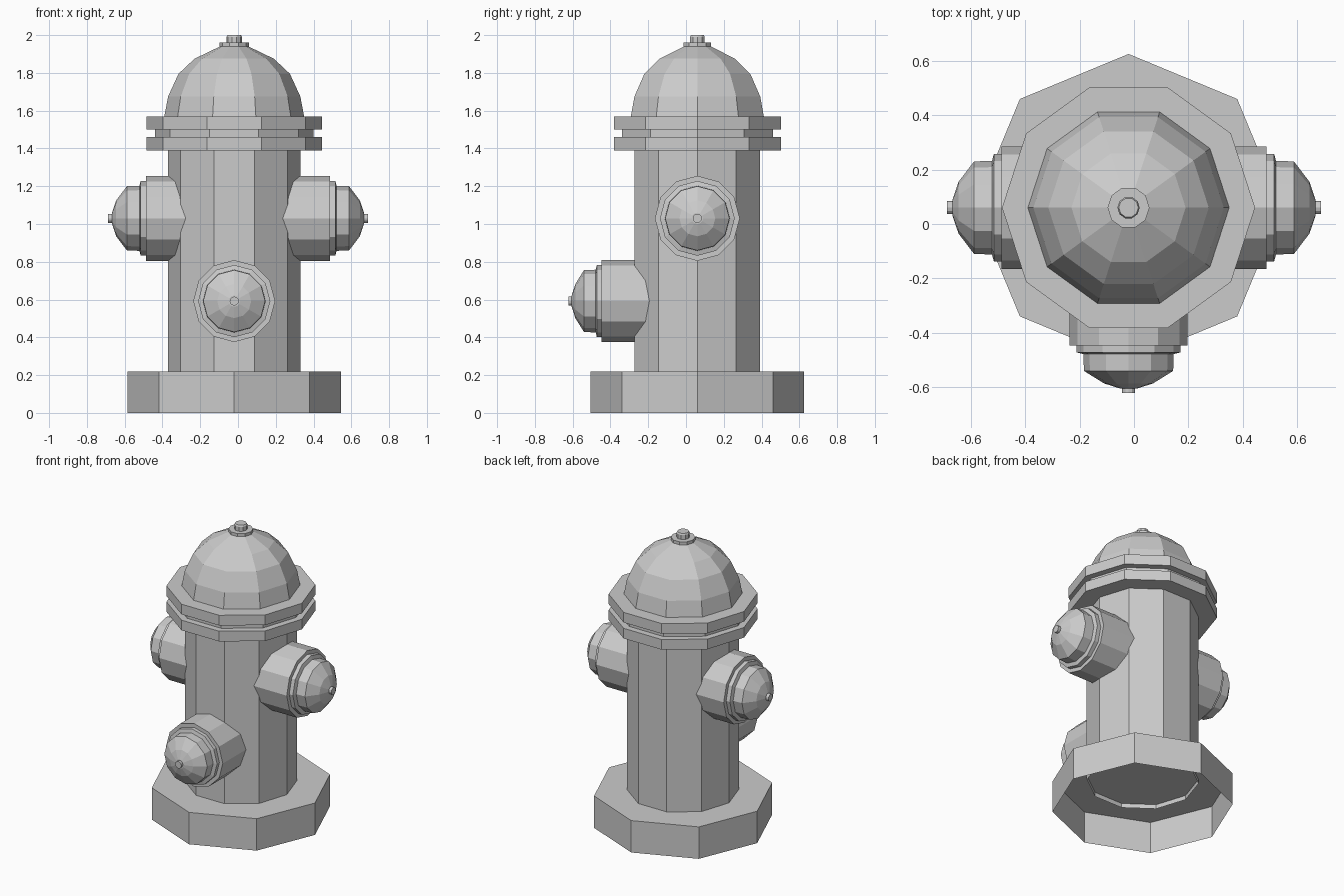
import bpy, bmesh
from math import cos, sin, pi
from mathutils import Matrix, Vector

if "Cube" in bpy.data.objects:
    bpy.data.objects.remove(bpy.data.objects["Cube"])

CX, CY = -0.02, 0.06   # hydrant axis


def lathe(name, profile, sides, matrix, cap_start=True, cap_end=True):
    """Revolve (radius, height) points around local z as flat facets."""
    bm = bmesh.new()
    rings = []
    for r, h in profile:
        rings.append([bm.verts.new((r * cos(2 * pi * i / sides),
                                    r * sin(2 * pi * i / sides), h))
                      for i in range(sides)])
    for a, b in zip(rings, rings[1:]):
        for i in range(sides):
            j = (i + 1) % sides
            bm.faces.new((a[i], a[j], b[j], b[i]))
    if cap_start:
        bm.faces.new(rings[0][::-1])
    if cap_end:
        bm.faces.new(rings[-1])
    bm.transform(matrix)
    mesh = bpy.data.meshes.new(name)
    bm.to_mesh(mesh)
    bm.free()
    obj = bpy.data.objects.new(name, mesh)
    bpy.context.collection.objects.link(obj)
    return obj


upright = Matrix.Translation((CX, CY, 0))

# Octagonal foot, hollow underneath
lathe("base", [(0.565, 0), (0.565, 0.22)], 8, upright, cap_start=False)

# Ten-sided barrel, its open end just below the foot's top
lathe("barrel", [(0.35, 0.19), (0.35, 1.42)], 10, upright, cap_start=False)

# Two flanges with a narrower gasket between them
lathe("lower_flange", [(0.465, 1.39), (0.465, 1.46)], 10, upright)
lathe("gasket", [(0.42, 1.46), (0.42, 1.50)], 10, upright)
lathe("upper_flange", [(0.465, 1.50), (0.465, 1.57)], 10, upright)

# Faceted bonnet and operating nut
lathe("bonnet", [(0.37, 1.57), (0.35, 1.675), (0.295, 1.795),
                 (0.21, 1.875), (0.075, 1.94)], 10, upright)
lathe("nut_collar", [(0.077, 1.935), (0.077, 1.96)], 10, upright)
lathe("nut", [(0.041, 1.96), (0.041, 1.99), (0.036, 2.0)], 10, upright)


def nozzle(name, origin, direction, profile):
    turn = Vector(direction).to_track_quat('Z', 'Y').to_matrix().to_4x4()
    return lathe(name, profile, 12, Matrix.Translation(origin) @ turn)


# Outlet, stepped ring, domed cap and small tip as one profile
side_profile = [(0.225, 0.20), (0.225, 0.487), (0.198, 0.487), (0.198, 0.515),
                (0.172, 0.522), (0.170, 0.588), (0.095, 0.645), (0.03, 0.667),
                (0.024, 0.667), (0.024, 0.687)]
for side, sx in (("right", 1), ("left", -1)):
    nozzle(side + "_outlet", (0, CY, 1.03), (sx, 0, 0), side_profile)

front_profile = [(0.217, 0.15), (0.217, 0.447), (0.191, 0.447), (0.191, 0.472),
                 (0.166, 0.478), (0.164, 0.54), (0.09, 0.586), (0.03, 0.605),
                 (0.024, 0.605), (0.024, 0.622)]
nozzle("front_outlet", (CX, 0, 0.592), (0, -1, 0), front_profile)
